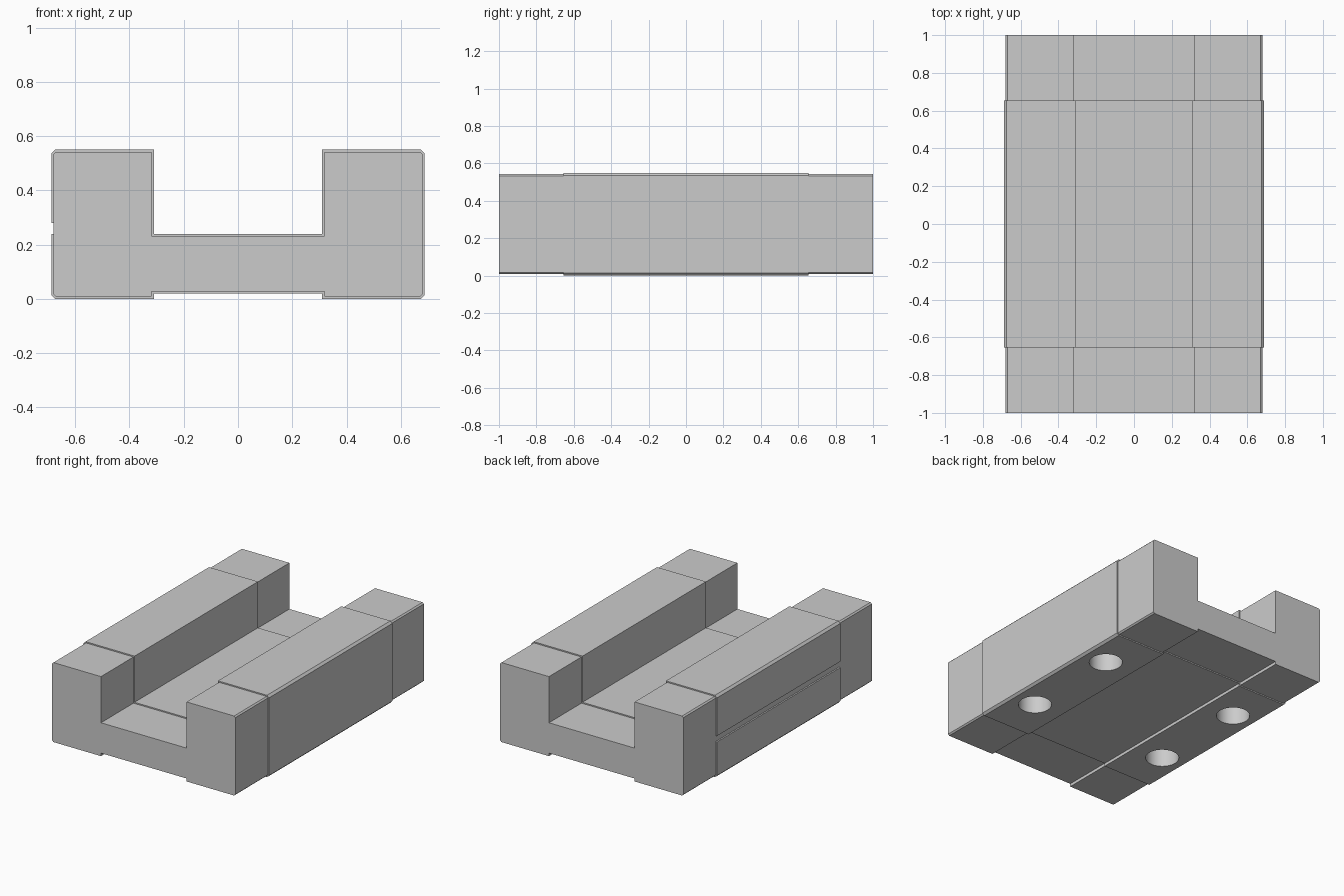
import bpy, bmesh
from mathutils import Matrix

old = bpy.data.objects.get("Cube")
if old:
    bpy.data.objects.remove(old, do_unlink=True)

grey = bpy.data.materials.new("plain_grey")
grey.use_nodes = True
colour = (0.6, 0.6, 0.6, 1)
grey.diffuse_color = colour
grey.node_tree.nodes["Principled BSDF"].inputs["Base Color"].default_value = colour


def add_object(name, bm):
    bmesh.ops.recalc_face_normals(bm, faces=bm.faces[:])
    mesh = bpy.data.meshes.new(name)
    bm.to_mesh(mesh)
    bm.free()
    mesh.materials.append(grey)
    obj = bpy.data.objects.new(name, mesh)
    bpy.context.collection.objects.link(obj)
    return obj


def channel_profile(inset, chamfer, groove=0):
    """U-shaped section with chamfered outer edges, shrunk by the inset."""
    side, inner = 0.688 - inset, 0.31 + inset
    top, floor = 0.55 - inset, 0.24 - inset
    bottom, recess = inset, 0.02 + inset
    half = [(inner, recess), (inner, bottom), (side - chamfer, bottom),
            (side, bottom + chamfer), (side, top - chamfer),
            (side - chamfer, top), (inner, top), (inner, floor)]
    left = [(-x, z) for x, z in reversed(half)]
    if groove:
        # long shallow slot in one outer side
        left[4:4] = [(-side, 0.28), (groove - side, 0.28),
                     (groove - side, 0.24), (-side, 0.24)]
    return half + left


def prism(name, profile, y0, y1):
    bm = bmesh.new()
    face = bm.faces.new([bm.verts.new((x, y0, z)) for x, z in profile])
    ext = bmesh.ops.extrude_face_region(bm, geom=[face], use_keep_orig=True)
    verts = [g for g in ext["geom"] if isinstance(g, bmesh.types.BMVert)]
    bmesh.ops.translate(bm, vec=(0, y1 - y0, 0), verts=verts)
    return add_object(name, bm)


# Main block and the slightly smaller end caps
block = prism("carriage_block", channel_profile(0, 0.014, 0.01), -0.655, 0.655)
prism("front_end_cap", channel_profile(0.008, 0.009), -1, -0.655)
prism("back_end_cap", channel_profile(0.008, 0.009), 0.655, 1)

# Four blind mounting holes in the underside
bm = bmesh.new()
for sx in (-1, 1):
    for sy in (-1, 1):
        bmesh.ops.create_cone(bm, cap_ends=True, segments=48, radius1=0.104,
                              radius2=0.104, depth=0.6,
                              matrix=Matrix.Translation((sx * 0.52, sy * 0.345, 0)))
cutter = add_object("hole_cutter", bm)
cutter.hide_render = True
cut = block.modifiers.new("holes", "BOOLEAN")
cut.operation = "DIFFERENCE"
cut.solver = "EXACT"
cut.object = cutter

bpy.ops.object.select_all(action="DESELECT")
block.select_set(True)
bpy.context.view_layer.objects.active = block
bpy.ops.object.modifier_apply(modifier=cut.name)
bpy.data.objects.remove(cutter, do_unlink=True)
bpy.ops.object.shade_smooth_by_angle(angle=0.4)
